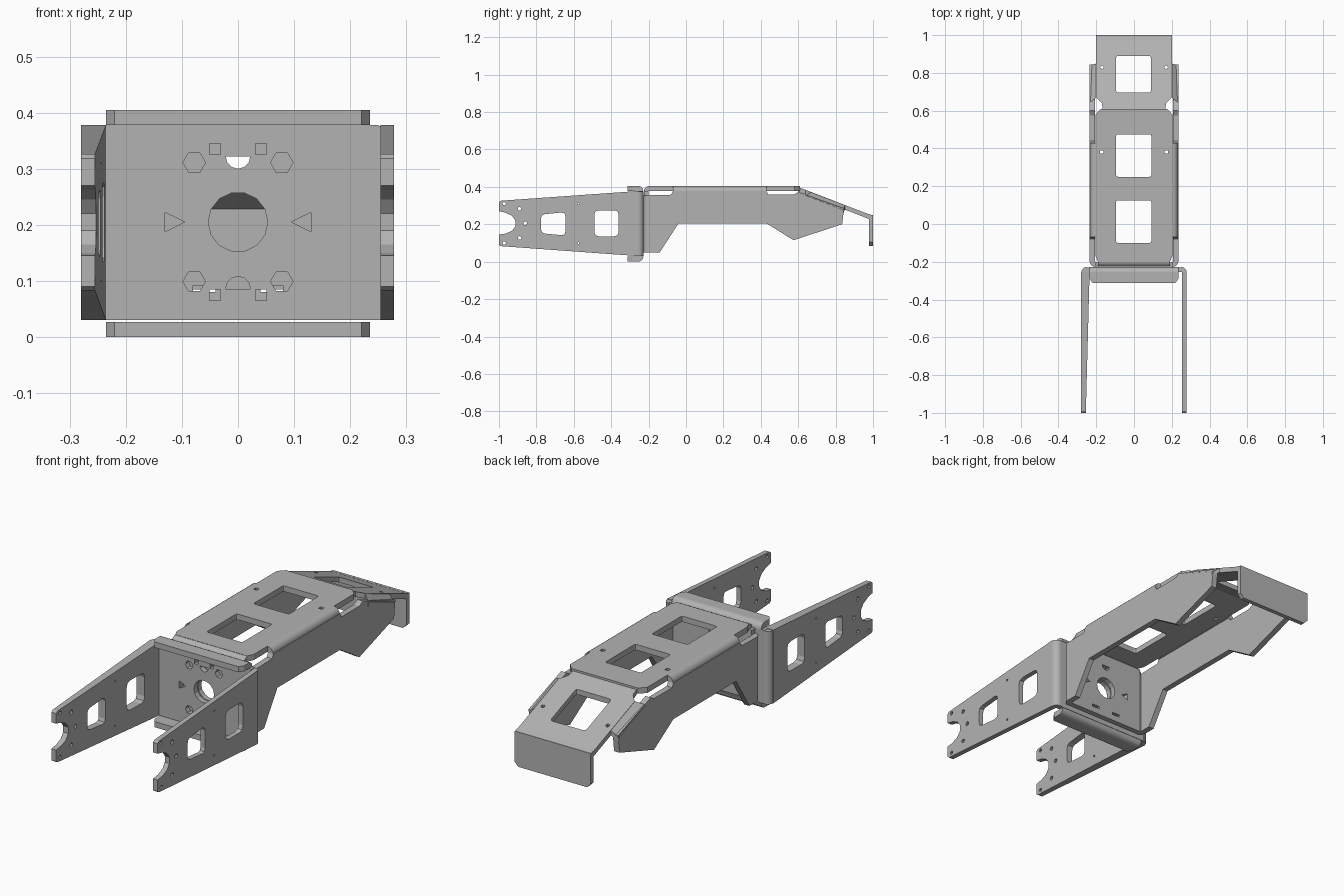
import bpy, bmesh, math
from mathutils import Vector

if "Cube" in bpy.data.objects:
    bpy.data.objects.remove(bpy.data.objects["Cube"], do_unlink=True)

metal = bpy.data.materials.new("grey metal")
metal.use_nodes = True
GREY = (0.45, 0.45, 0.45, 1)
metal.diffuse_color = GREY
metal.node_tree.nodes["Principled BSDF"].inputs["Base Color"].default_value = GREY


def rounded(pts, r):
    """Outline with each corner cut by a short curve."""
    out = []
    for i, p in enumerate(pts):
        p, a, b = Vector(p), Vector(pts[i - 1]), Vector(pts[(i + 1) % len(pts)])
        a = p + (a - p).normalized() * r
        b = p + (b - p).normalized() * r
        out += [a, (a + b + 2 * p) / 4, b]
    return out


def box(u0, u1, v0, v1):
    return [(u0, v0), (u1, v0), (u1, v1), (u0, v1)]


def ring(u, v, r, n=12, start=0, sweep=360):
    steps = n if sweep == 360 else n + 1
    angles = [math.radians(start + sweep * i / n) for i in range(steps)]
    return [(u + r * math.cos(a), v + r * math.sin(a)) for a in angles]


def sheet(name, place, outline, depth, holes=(), smooth=False):
    """Flat outline with holes, placed in space and given thickness."""
    bm = bmesh.new()
    for loop in [outline, *holes]:
        vs = [bm.verts.new((p[0], p[1], 0)) for p in loop]
        for i, v in enumerate(vs):
            bm.edges.new((vs[i - 1], v))
    bmesh.ops.triangle_fill(bm, use_beauty=True, edges=bm.edges[:], normal=(0, 0, 1))
    geom = bmesh.ops.extrude_face_region(bm, geom=bm.faces[:])["geom"]
    top = {g for g in geom if isinstance(g, bmesh.types.BMVert)}
    for v in bm.verts:
        u, w = v.co.x, v.co.y
        d = depth(u, w) if callable(depth) else depth
        v.co = Vector(place(u, w)) + (Vector(d) if v in top else Vector())
    bmesh.ops.recalc_face_normals(bm, faces=bm.faces[:])
    mesh = bpy.data.meshes.new(name)
    bm.to_mesh(mesh)
    bm.free()
    mesh.materials.append(metal)
    obj = bpy.data.objects.new(name, mesh)
    bpy.context.collection.objects.link(obj)
    if smooth:
        bpy.ops.object.select_all(action='DESELECT')
        bpy.context.view_layer.objects.active = obj
        obj.select_set(True)
        bpy.ops.object.shade_smooth_by_angle(angle=math.radians(40))
    return obj


def bend(name, place, u, v, r, start, depth):
    """Quarter-round fold between two sheets."""
    sheet(name, place, [(u, v)] + ring(u, v, r, 5, start, 90), depth, smooth=True)


def at_x(x):
    return lambda u, v: (x, u, v)


def at_y(y, s=1):
    return lambda u, v: (s * u, y, v)


def at_z(z, s=1):
    return lambda u, v: (s * u, v, z)


def slope(u, v):
    return (u, v, 0.403 - 0.385 * (v - 0.59))


MID = 0.205

# Front bracket web with bolt pattern
bore = ring(0, MID, 0.053, 14)
web_holes = [bore]
for s in (1, -1):
    web_holes.append([(s * 0.095, MID), (s * 0.13, MID + 0.017), (s * 0.13, MID - 0.017)])
    for t in (1, -1):
        web_holes.append(ring(s * 0.078, MID + t * 0.106, 0.02, 6))
        c, h = s * 0.041, MID + t * 0.13
        web_holes.append(box(c - 0.01, c + 0.01, h - 0.01, h + 0.01))
web_holes.append(ring(0, 0.322, 0.022, 6, 180, 180))
web_holes.append(ring(0, 0.086, 0.022, 6, 0, 180))
sheet("front_web", at_y(-0.255), box(-0.25, 0.25, 0.03, 0.378), (0, 0.025, 0), web_holes)

# Top and bottom lips of the front bracket
lip = [(-0.235, -0.255), (-0.235, -0.29), (-0.22, -0.312),
       (0.22, -0.312), (0.235, -0.29), (0.235, -0.255)]
for name, z, fold_z, start in (("upper", 0.378, 0.378, 0), ("lower", 0.0, 0.027, 270)):
    sheet(name + "_lip", at_z(z), lip, (0, 0, 0.027))
    bend(name + "_lip_fold", at_x(-0.235), -0.255, fold_z, 0.027, start, (0.47, 0, 0))

# Forked side arms with windows and bolt holes
arm = [(-0.255, 0.03), (-0.99, 0.083), (-1, 0.09), (-1, 0.145), (-0.965, 0.15),
       (-0.93, 0.165), (-0.912, 0.19), (-0.912, 0.22), (-0.93, 0.245),
       (-0.965, 0.262), (-1, 0.27), (-1, 0.318), (-0.99, 0.326), (-0.255, 0.378)]
arm_holes = [
    rounded(box(-0.49, -0.36, 0.135, 0.275), 0.025),
    rounded([(-0.775, 0.152), (-0.645, 0.14), (-0.645, 0.265), (-0.775, 0.252)], 0.02)]
for t in (1, -1):
    for y, h, r in ((-0.972, 0.105, 0.009), (-0.89, 0.078, 0.01), (-0.575, 0.105, 0.005)):
        arm_holes.append(ring(y, MID + t * h, r, 8))
arm_holes.append(ring(-0.86, MID, 0.01, 8))
sheet("left_arm", at_x(0.278), arm, (-0.024, 0, 0), arm_holes)
sheet("right_arm", at_x(-0.28), arm,
      lambda y, z: (0.025 + 0.02 * (y + 1) / 0.745, 0, 0), arm_holes)

# Rear bracket front plate, seated against the web
plate_holes = [bore] + web_holes[1:2] + web_holes[6:7] + [ring(0, 0.322, 0.022, 6, 180, 180)]
for s in (1, -1):
    plate_holes.append(box(s * 0.06 - 0.02, s * 0.06 + 0.02, 0.08, 0.092))
sheet("rear_bracket_plate", at_y(-0.225), box(-0.205, 0.205, 0.05, 0.378),
      (0, 0.025, 0), plate_holes)
bend("plate_top_fold", at_x(-0.19), -0.198, 0.377, 0.027, 90, (0.38, 0, 0))

# Top deck with two windows
deck = [(-0.19, -0.2), (0.19, -0.2), (0.203, -0.17), (0.203, 0.58), (0.175, 0.61),
        (-0.175, 0.61), (-0.203, 0.58), (-0.203, -0.17)]
deck_holes = [rounded(box(-0.095, 0.092, lo, hi), 0.01)
              for lo, hi in ((-0.1, 0.125), (0.25, 0.475))]
deck_holes += [box(s * 0.17 - 0.009, s * 0.17 + 0.009, 0.372, 0.39) for s in (1, -1)]
sheet("top_deck", at_z(0.405), deck, (0, 0, -0.027), deck_holes)

# Sloping tail plate and its downturned end
tail = [(-0.165, 0.6), (0.165, 0.6), (0.17, 0.64), (0.2, 0.67), (0.2, 0.985),
        (-0.2, 0.985), (-0.2, 0.67), (-0.17, 0.64)]
tail_holes = [rounded(box(-0.095, 0.09, 0.695, 0.89), 0.012)]
tail_holes += [ring(s * 0.17, 0.83, 0.009, 8) for s in (1, -1)]
sheet("tail_plate", slope, tail, (0, 0, -0.025), tail_holes)
sheet("tail_end", at_y(0.979),
      [(-0.2, 0.25), (-0.2, 0.105), (-0.18, 0.085), (0.18, 0.085), (0.2, 0.105), (0.2, 0.25)],
      (0, 0.021, 0))
bend("tail_end_fold", at_x(-0.2), 0.978, 0.232, 0.022, 0, (0.4, 0, 0))

# Long side panels and the folds joining them to the rest
panel = [(-0.2, 0.05), (-0.14, 0.05), (-0.04, MID), (0.43, MID), (0.575, 0.115),
         (0.835, 0.2), (0.845, 0.285), (0.6, 0.372), (0.575, 0.358), (0.44, 0.358),
         (0.43, 0.377), (-0.07, 0.377), (-0.08, 0.358), (-0.2, 0.355)]
for s, side in ((1, "left"), (-1, "right")):
    sheet(side + "_side_panel", at_x(s * 0.207), panel, (s * 0.028, 0, 0))
    bend(side + "_deck_fold", at_y(-0.07, s), 0.203, 0.375, 0.03, 0, (0, 0.5, 0))
    bend(side + "_plate_fold", at_z(0.05, s), 0.205, -0.198, 0.029, 270, (0, 0, 0.305))
    bend(side + "_arm_fold", at_z(0.03, s), 0.25, -0.255, 0.028, 0, (0, 0, 0.346))

    def tail_fold(u, v, s=s):
        x, y, z = slope(u, v)
        return (s * x, y, z - 0.8 * (u - 0.198))
    sheet(side + "_tail_fold", tail_fold,
          [(0.198, 0.67), (0.236, 0.64), (0.236, 0.84), (0.198, 0.85)], (0, 0, -0.022))
